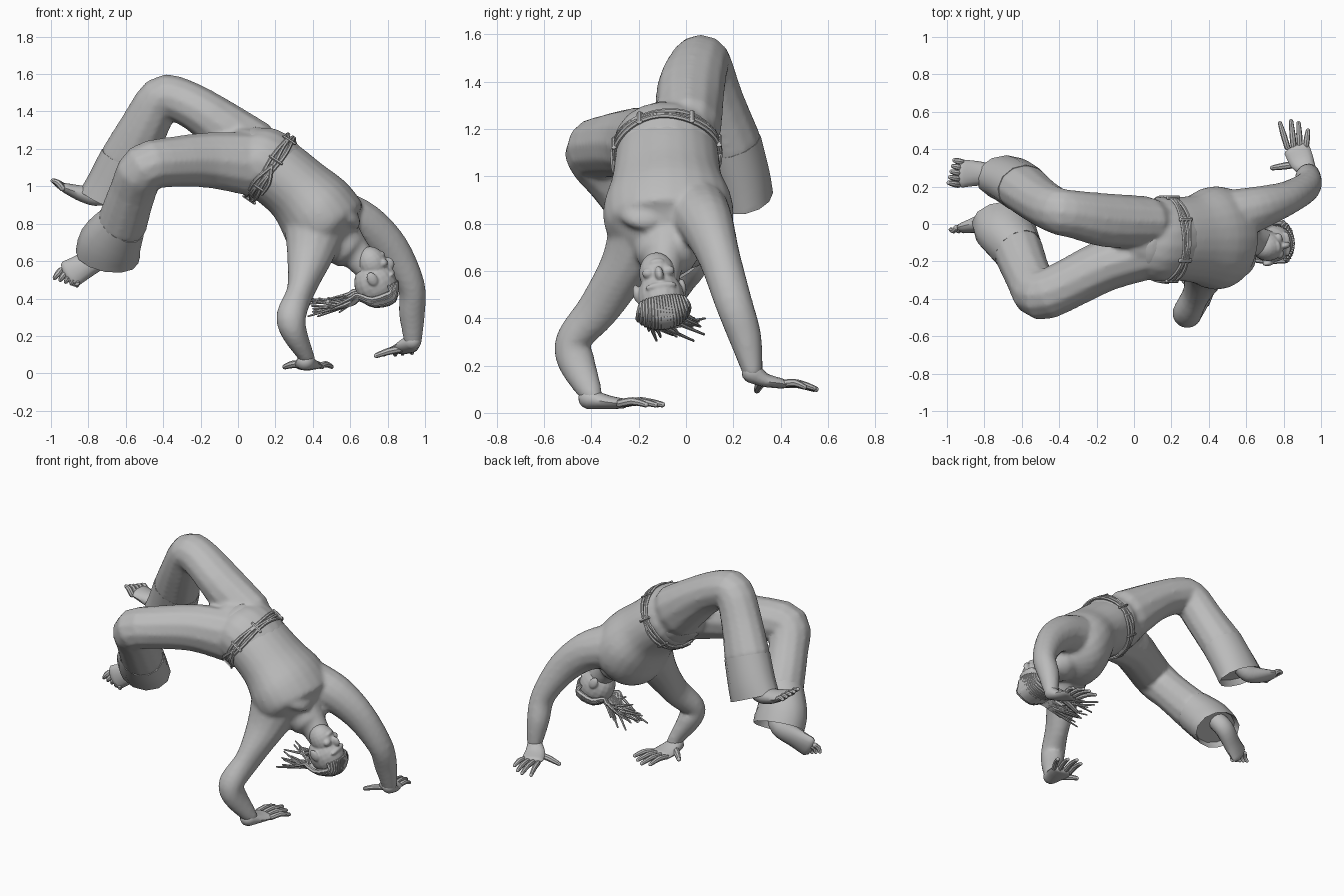
import bpy, bmesh, math, random
from mathutils import Vector, Matrix

random.seed(4)
if "Cube" in bpy.data.objects:
    bpy.data.objects.remove(bpy.data.objects["Cube"], do_unlink=True)

clay = bpy.data.materials.new("plain grey")
clay.use_nodes = True
GREY = (0.5, 0.5, 0.5, 1)
clay.diffuse_color = GREY
clay.node_tree.nodes["Principled BSDF"].inputs["Base Color"].default_value = GREY
X, Y, Z = Vector((1, 0, 0)), Vector((0, 1, 0)), Vector((0, 0, 1))


def finish(bm, name, voxel=0):
    """Make the object; a voxel size fuses its pieces into one soft skin."""
    bmesh.ops.recalc_face_normals(bm, faces=bm.faces)
    mesh = bpy.data.meshes.new(name)
    bm.to_mesh(mesh)
    bm.free()
    mesh.materials.append(clay)
    mesh.shade_smooth()
    mesh.set_sharp_from_angle(angle=math.radians(40))
    ob = bpy.data.objects.new(name, mesh)
    bpy.context.collection.objects.link(ob)
    if voxel:
        fuse = ob.modifiers.new("fuse", 'REMESH')
        fuse.mode, fuse.voxel_size, fuse.use_smooth_shade = 'VOXEL', voxel, True
        soften = ob.modifiers.new("soften", 'SMOOTH')
        soften.factor, soften.iterations = 0.5, 4


def spline(keys, steps):
    """Smooth path through keys of any length (position plus radii)."""
    ks = [keys[0]] + list(keys) + [keys[-1]]
    out = []
    for p, q, r, s in zip(ks, ks[1:], ks[2:], ks[3:]):
        for i in range(steps):
            t = i / steps
            out.append([(2 * b + (c - a) * t + (2 * a - 5 * b + 4 * c - d) * t * t
                         + (3 * b - a - 3 * c + d) * t ** 3) / 2
                        for a, b, c, d in zip(p, q, r, s)])
    return out + [list(keys[-1])]


def loft(bm, keys, side, sides=14, steps=4, hem=False):
    """Skin elliptical rings along a path; keys are x, y, z, width, depth."""
    rows = spline(keys, steps)
    pts = [Vector(r[:3]) for r in rows]
    n = len(rows)
    tang = [(pts[min(i + 1, n - 1)] - pts[max(i - 1, 0)]).normalized() for i in range(n)]
    rings = [(pts[i], tang[i], rows[i][3], rows[i][4]) for i in range(n)]

    def cap(ring, sign):
        p, t, a, b = ring
        r = min(a, b)
        return [(p + t * sign * r * math.sin(u), t, a * math.cos(u), b * math.cos(u))
                for u in (0.5, 1.0, 1.4)]
    if not hem:
        rings = cap(rings[0], -1)[::-1] + rings + cap(rings[-1], 1)
    loops = []
    for p, t, a, b in rings:
        v = t.cross(side).normalized()
        u = v.cross(t)
        angles = [math.tau * k / sides for k in range(sides)]
        loops.append([bm.verts.new(p + u * a * math.cos(w) + v * b * math.sin(w)) for w in angles])
    for lo, hi in zip(loops, loops[1:]):
        for k in range(sides):
            j = (k + 1) % sides
            bm.faces.new((lo[k], lo[j], hi[j], hi[k]))
    bm.faces.new(loops[0])
    end = bm.faces.new(loops[-1])
    if hem:
        bm.normal_update()
        bmesh.ops.inset_region(bm, faces=[end], thickness=0.015, depth=0)
        bmesh.ops.translate(bm, verts=end.verts, vec=-tang[-1] * 0.04)


def blob(bm, centre, size, axes):
    m = Matrix([a * s for a, s in zip(axes, size)]).transposed().to_4x4()
    m.translation = Vector(centre)
    bmesh.ops.create_uvsphere(bm, u_segments=18, v_segments=12, radius=1, matrix=m)


def digits(bm, roots, tips, r, bend, side):
    """Thin tapered fingers or toes, arched along bend."""
    for a, b in zip(roots, tips):
        a, b = Vector(a), Vector(b)
        m = (a + b) / 2 + bend
        loft(bm, [(*a, r, r), (*m, r, r), (*b, r * 0.7, r * 0.7)], side, sides=8, steps=2)


def between(a, b, n):
    return [Vector(a).lerp(Vector(b), i / (n - 1)) for i in range(n)]


# Torso, neck, chest muscles and arms fused into one skin
bm = bmesh.new()
loft(bm, [(0.1, -0.08, 1.14, 0.21, 0.18), (0.2, -0.08, 1.08, 0.22, 0.185),
          (0.32, -0.08, 0.98, 0.235, 0.19), (0.42, -0.075, 0.87, 0.275, 0.22),
          (0.49, -0.075, 0.76, 0.255, 0.22), (0.56, -0.08, 0.69, 0.14, 0.12)], Y, sides=24)
loft(bm, [(0.54, -0.08, 0.74, 0.12, 0.12), (0.62, -0.09, 0.65, 0.085, 0.09),
          (0.71, -0.1, 0.55, 0.07, 0.075)], Y)
BELLY, DOWN = Vector((0.6, 0, 0.8)), Vector((0.8, 0, -0.6))
for s in (-1, 1):
    blob(bm, (0.545, -0.075 + s * 0.1, 0.865), (0.06, 0.12, 0.13), (BELLY, Y, DOWN))
loft(bm, [(0.41, -0.18, 0.75, 0.165, 0.16), (0.38, -0.26, 0.61, 0.12, 0.11),
          (0.335, -0.37, 0.44, 0.075, 0.09), (0.285, -0.475, 0.31, 0.08, 0.075),
          (0.3, -0.465, 0.22, 0.07, 0.08), (0.36, -0.41, 0.1, 0.045, 0.055),
          (0.37, -0.39, 0.065, 0.045, 0.04)], X)
loft(bm, [(0.55, 0.05, 0.84, 0.14, 0.14), (0.68, 0.09, 0.79, 0.115, 0.12),
          (0.82, 0.14, 0.66, 0.09, 0.1), (0.925, 0.2, 0.47, 0.08, 0.075),
          (0.93, 0.25, 0.32, 0.07, 0.07), (0.935, 0.28, 0.18, 0.045, 0.05)], Y)
finish(bm, "torso_and_arms", 0.014)

# Trousers: seat and two flared legs fused together, then hollow cuffs
front_leg = [(0.06, -0.16, 1.12, 0.14, 0.17), (-0.15, -0.22, 1.14, 0.14, 0.15),
             (-0.35, -0.32, 1.13, 0.135, 0.135), (-0.5, -0.38, 1.1, 0.135, 0.13),
             (-0.56, -0.29, 0.98, 0.125, 0.125), (-0.62, -0.14, 0.8, 0.135, 0.135),
             (-0.68, -0.05, 0.7, 0.14, 0.17)]
rear_leg = [(0.06, 0.01, 1.2, 0.14, 0.17), (-0.15, 0.02, 1.37, 0.145, 0.13),
            (-0.31, 0.05, 1.46, 0.13, 0.12), (-0.41, 0.07, 1.47, 0.125, 0.12),
            (-0.5, 0.12, 1.32, 0.125, 0.13), (-0.59, 0.19, 1.14, 0.13, 0.15),
            (-0.65, 0.23, 1.0, 0.125, 0.16)]
bm = bmesh.new()
loft(bm, [(0.18, -0.08, 1.1, 0.225, 0.195), (0.11, -0.08, 1.14, 0.225, 0.19),
          (0.04, -0.07, 1.17, 0.19, 0.15)], Y, sides=18)
for leg in (front_leg, rear_leg):
    loft(bm, leg[:-1], Y, sides=12, steps=3)
finish(bm, "trousers", 0.014)
for name, leg, cuff in (("front", front_leg, (-0.7, 0.01, 0.62, 0.135, 0.17)),
                        ("rear", rear_leg, (-0.69, 0.25, 0.91, 0.12, 0.17))):
    bm = bmesh.new()
    loft(bm, leg[-2:] + [cuff], Y, sides=12, steps=3, hem=True)
    finish(bm, name + "_trouser_cuff")

# Feet with toes
bm = bmesh.new()
side = Vector((-0.65, 0, 0.75))
loft(bm, [(-0.68, 0.0, 0.7, 0.06, 0.06), (-0.73, 0.035, 0.635, 0.065, 0.06),
          (-0.83, 0.0, 0.57, 0.07, 0.045), (-0.9, -0.02, 0.53, 0.078, 0.03)], side)
digits(bm, between((-0.95, -0.02, 0.55), (-0.86, -0.02, 0.49), 5),
       between((-0.98, -0.03, 0.51), (-0.86, -0.03, 0.47), 5), 0.016, Y * -0.01, side)
finish(bm, "front_foot")
bm = bmesh.new()
loft(bm, [(-0.66, 0.25, 1.0, 0.05, 0.05), (-0.74, 0.26, 0.95, 0.055, 0.055),
          (-0.83, 0.27, 0.96, 0.065, 0.045), (-0.92, 0.27, 0.99, 0.075, 0.028)], Y)
digits(bm, between((-0.94, 0.21, 0.99), (-0.92, 0.33, 0.99), 5),
       between((-0.99, 0.22, 1.03), (-0.96, 0.34, 1.0), 5), 0.017, Z * 0.01, Y)
finish(bm, "rear_foot")

# Hands with fingers
bm = bmesh.new()
loft(bm, [(0.36, -0.41, 0.06, 0.05, 0.045), (0.37, -0.33, 0.045, 0.07, 0.03),
          (0.38, -0.27, 0.04, 0.075, 0.022)], X)
digits(bm, between((0.325, -0.26, 0.04), (0.44, -0.28, 0.04), 4),
       [(0.35, -0.12, 0.035), (0.4, -0.1, 0.035), (0.45, -0.13, 0.035), (0.5, -0.17, 0.035)],
       0.017, Z * 0.012, X)
digits(bm, [(0.33, -0.36, 0.05)], [(0.25, -0.28, 0.035)], 0.02, Z * 0.005, Y)
finish(bm, "front_hand")
bm = bmesh.new()
loft(bm, [(0.935, 0.28, 0.17, 0.045, 0.045), (0.9, 0.33, 0.14, 0.065, 0.03),
          (0.87, 0.4, 0.125, 0.07, 0.022)], X)
digits(bm, between((0.82, 0.41, 0.12), (0.92, 0.42, 0.125), 4),
       [(0.78, 0.54, 0.1), (0.84, 0.55, 0.1), (0.88, 0.54, 0.105), (0.93, 0.5, 0.11)],
       0.016, Z * 0.01, X)
digits(bm, [(0.87, 0.32, 0.13)], [(0.74, 0.3, 0.095)], 0.019, Z * 0.005, Y)
finish(bm, "rear_hand")

# Rope belt: wavy cords, loops and a knot
bm = bmesh.new()
WAIST = Vector((0.175, -0.08, 1.1))
axis, rise = Vector((0.83, 0, -0.56)), Vector((0.56, 0, 0.83))
at = lambda w, off, grow=0: (WAIST + axis * off + Y * math.cos(w) * (0.225 + grow)
                             + rise * math.sin(w) * (0.2 + grow))
for c in range(3):
    cord = [(*at(math.tau * i / 40, (c - 1) * 0.02 + 0.006 * math.sin(i * 0.6 + c * 2)), 0.01, 0.01)
            for i in range(41)]
    loft(bm, cord, axis, sides=6, steps=1)
for w in (0.3, 1.1, 2.1, 2.9, 3.8, 4.7, 5.6):
    loft(bm, [(*at(w, o, 0.006), 0.012, 0.008) for o in (-0.035, 0, 0.035)], Y + X * 0.3, sides=6, steps=1)
for w, o in ((3.5, 0.04), (3.6, -0.03)):
    loft(bm, [(*at(3.1, 0, 0.008), 0.01, 0.01), (*at(w, o, 0.012), 0.01, 0.01),
              (*at(w + 0.4, o, 0.01), 0.008, 0.008)], axis, sides=6)
finish(bm, "rope_belt")

# Head, hanging upside down with the face outward
HEAD = Vector((0.73, -0.11, 0.515))
crown, face = Vector((0.45, 0.15, -0.85)).normalized(), Vector((0.83, 0, 0.5)).normalized()
face = (face - crown * face.dot(crown)).normalized()
ear = crown.cross(face)
frame = [a * 1.14 for a in (face, ear, crown)]
on = lambda f, e, c: HEAD + frame[0] * f + frame[1] * e + frame[2] * c
bm = bmesh.new()
blob(bm, on(-0.01, 0, 0.03), (0.1, 0.088, 0.105), frame)
blob(bm, on(0.02, 0, -0.06), (0.07, 0.068, 0.085), frame)
blob(bm, on(0.09, 0, -0.025), (0.025, 0.016, 0.03), frame)
blob(bm, on(0.082, 0, -0.08), (0.012, 0.028, 0.013), frame)
blob(bm, on(0.075, 0, 0.02), (0.02, 0.06, 0.016), frame)
for s in (-1, 1):
    blob(bm, on(0.068, s * 0.035, -0.045), (0.02, 0.026, 0.02), frame)
    blob(bm, on(-0.015, s * 0.086, -0.01), (0.025, 0.014, 0.035), frame)
finish(bm, "head", 0.006)

# Dreadlocks swept over the crown and trailing off the back
bm = bmesh.new()
for i in range(34):
    e = (i % 17 - 8) / 8 * 0.9
    w = math.sqrt(1 - e * e)
    lift = 0.03 * (i // 17)
    tail = 0.05 + 0.15 * random.random()
    p = [on(0.085 * w - lift, e * 0.09, 0.05 + 0.02 * w + lift), on(0.03, e * 0.1, 0.05 + 0.09 * w),
         on(-0.06, e * 0.1, 0.04 + 0.08 * w), on(-0.11, e * 0.085, 0.06 * w)]
    p.append(p[-1] + Vector((-0.4 * tail, 0.02, -0.2 * tail)))
    p.append(p[-1] + Vector((-tail, random.uniform(-0.03, 0.13), random.uniform(-0.06, 0.04))))
    loft(bm, [(*q, r, r) for q, r in zip(p, (0.008, 0.014, 0.014, 0.012, 0.01, 0.005))],
         ear, sides=6, steps=3)
finish(bm, "dreadlocks")
